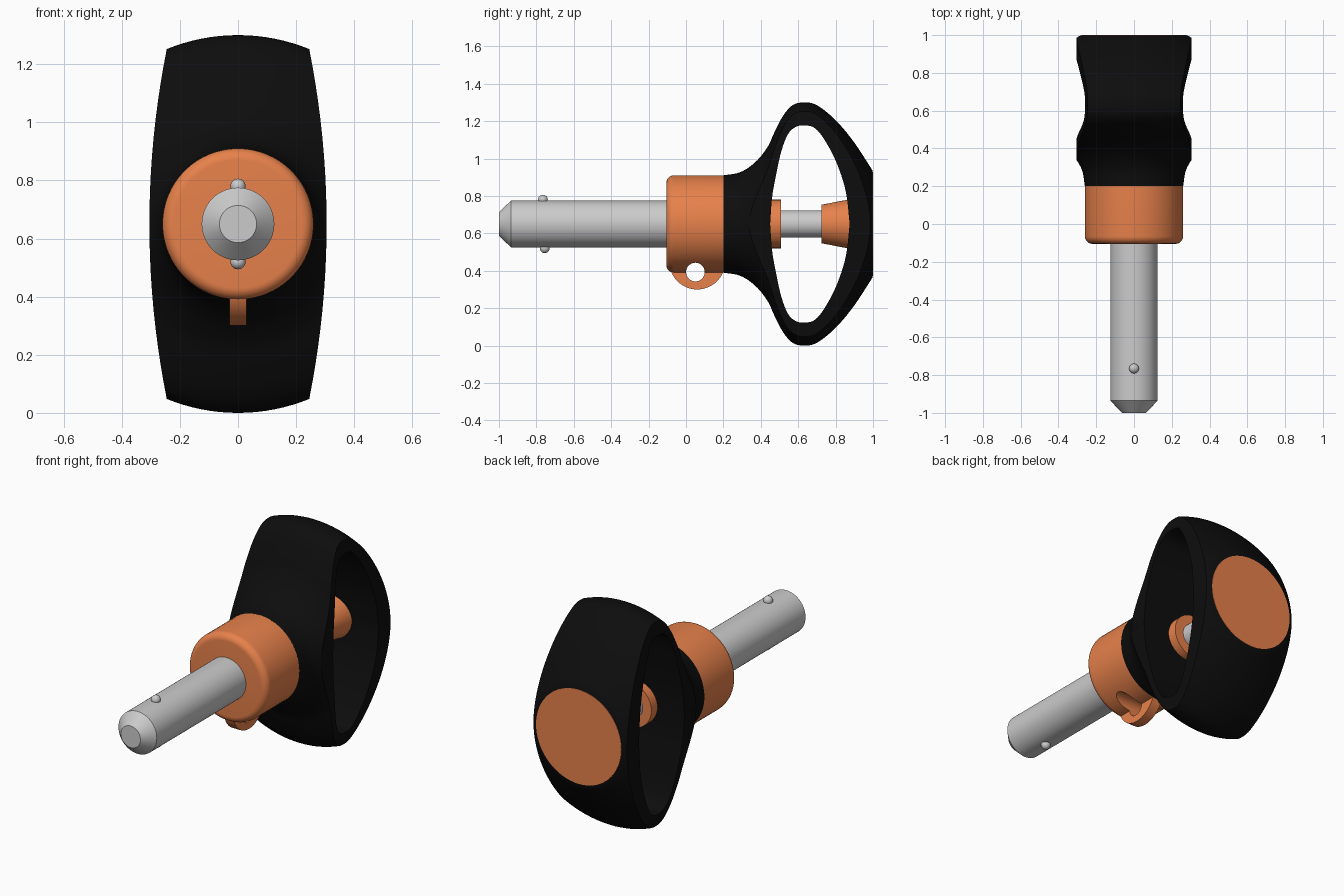
import bpy, bmesh
from math import sin, cos, pi
from mathutils import Vector

if "Cube" in bpy.data.objects:
    bpy.data.objects.remove(bpy.data.objects["Cube"])

AX = 0.65  # height of the pin axis


def material(name, rgb):
    m = bpy.data.materials.new(name)
    m.diffuse_color = (*rgb, 1)
    m.use_nodes = True
    m.node_tree.nodes["Principled BSDF"].inputs["Base Color"].default_value = m.diffuse_color
    return m


ORANGE = material("orange", (0.80, 0.22, 0.07))
BLACK = material("black", (0.004, 0.004, 0.004))


def finish(name, bm, mat=None):
    bmesh.ops.remove_doubles(bm, verts=bm.verts, dist=1e-6)
    bmesh.ops.recalc_face_normals(bm, faces=bm.faces)
    me = bpy.data.meshes.new(name)
    bm.to_mesh(me)
    bm.free()
    ob = bpy.data.objects.new(name, me)
    bpy.context.collection.objects.link(ob)
    if mat:
        me.materials.append(mat)
    return ob


def lathe(name, prof, mat=None, n=64):
    """Revolve (y, radius) points about the pin axis, closing both ends."""
    bm = bmesh.new()
    rings = [[bm.verts.new((r * sin(2 * pi * i / n), y, AX + r * cos(2 * pi * i / n)))
              for i in range(n)] for y, r in prof]
    for a, b in zip(rings, rings[1:]):
        for i in range(n):
            j = (i + 1) % n
            bm.faces.new((a[i], a[j], b[j], b[i]))
    bm.faces.new(rings[0])
    bm.faces.new(rings[-1])
    return finish(name, bm, mat)


def prism(name, pts, direction, mat=None):
    """Extrude a closed outline along a vector."""
    bm = bmesh.new()
    f = bm.faces.new([bm.verts.new(p) for p in pts])
    ext = bmesh.ops.extrude_face_region(bm, geom=[f], use_keep_orig=True)
    bmesh.ops.translate(bm, vec=direction,
                        verts=[g for g in ext["geom"] if isinstance(g, bmesh.types.BMVert)])
    return finish(name, bm, mat)


def disc_x(name, y, z, r, half, mat=None, n=48):
    pts = [(-half, y + r * cos(2 * pi * i / n), z + r * sin(2 * pi * i / n)) for i in range(n)]
    return prism(name, pts, (2 * half, 0, 0), mat)


def spline(pts, steps=5):
    """Smooth curve through 2D points."""
    p = [Vector(q) for q in pts]
    p = [2 * p[0] - p[1]] + p + [2 * p[-1] - p[-2]]
    out = []
    for a, b, c, d in zip(p, p[1:], p[2:], p[3:]):
        for k in range(steps):
            t = k / steps
            out.append(0.5 * (2 * b + (c - a) * t + (2 * a - 5 * b + 4 * c - d) * t * t
                              + (3 * b - a - 3 * c + d) * t ** 3))
    return [tuple(v) for v in out] + [tuple(p[-2])]


def boolean(ob, cutter, op):
    m = ob.modifiers.new("cut", 'BOOLEAN')
    m.object, m.operation, m.solver = cutter, op, 'EXACT'
    dg = bpy.context.evaluated_depsgraph_get()
    me = bpy.data.meshes.new_from_object(ob.evaluated_get(dg))
    ob.modifiers.clear()
    ob.data = me


# steel pin with chamfered tip, and the button rod
lathe("pin_shank", [(-1, 0.064), (-0.935, 0.125), (-0.05, 0.125)])
lathe("button_rod", [(0.42, 0.073), (0.76, 0.073)])

# locking balls
for name, y, z in (("upper_ball", -0.765, AX + 0.13), ("lower_ball", -0.755, AX - 0.13)):
    bm = bmesh.new()
    bmesh.ops.create_uvsphere(bm, u_segments=24, v_segments=14, radius=0.026)
    bmesh.ops.translate(bm, verts=bm.verts, vec=(0, y, z))
    finish(name, bm)

# collar with rounded front edge, and lanyard tab, sharing one cross hole
fillet = [(-0.105 + 0.04 * (1 - cos(a)), 0.22 + 0.04 * sin(a))
          for a in (i * pi / 16 for i in range(9))]
collar = lathe("collar", fillet + [(0.2, 0.26)], ORANGE)
tab = disc_x("lanyard_tab", 0.06, 0.45, 0.15, 0.03, ORANGE)
drill = disc_x("drill_cutter", 0.05, 0.393, 0.05, 0.5)
boolean(collar, drill, 'DIFFERENCE')
boolean(tab, drill, 'DIFFERENCE')

# handle: revolved body, trimmed to bowed sides, with a finger opening
outer = spline([(0.2, 0.26), (0.29, 0.277), (0.37, 0.33), (0.435, 0.41), (0.475, 0.495),
                (0.52, 0.58), (0.57, 0.635), (0.63, 0.65), (0.70, 0.635), (0.80, 0.555),
                (0.90, 0.435), (0.998, 0.285)])
handle = lathe("handle", outer, BLACK, 128)
side = [(0.305 - t * t / 6.06, AX + t) for t in (-0.72 + 0.06 * i for i in range(25))]
barrel = prism("barrel_cutter", [(x, 0, z) for x, z in side]
               + [(-x, 0, z) for x, z in reversed(side)], (0, 1.2, 0))
half = spline([(0.45, 0), (0.46, 0.14), (0.483, 0.27), (0.51, 0.39), (0.545, 0.48),
               (0.585, 0.518), (0.63, 0.527), (0.69, 0.512), (0.75, 0.435), (0.81, 0.315),
               (0.855, 0.17), (0.875, 0)])
opening = prism("opening_cutter", [(-0.5, y, AX + z) for y, z in half]
                + [(-0.5, y, AX - z) for y, z in reversed(half[1:-1])], (1, 0, 0))
boolean(handle, barrel, 'INTERSECT')
boolean(handle, opening, 'DIFFERENCE')

# orange washer, push button and flat back cap
lathe("washer", [(0.43, 0.13), (0.508, 0.13)], ORANGE)
lathe("push_button", [(0.725, 0.103), (0.885, 0.134)], ORANGE)
lathe("back_cap", [(0.98, 0.278), (1.0, 0.278)], ORANGE)

for c in (drill, barrel, opening):
    bpy.data.objects.remove(c)
for ob in bpy.context.scene.objects:
    ob.select_set(True)
    bpy.context.view_layer.objects.active = ob
bpy.ops.object.shade_smooth_by_angle(angle=0.6)
